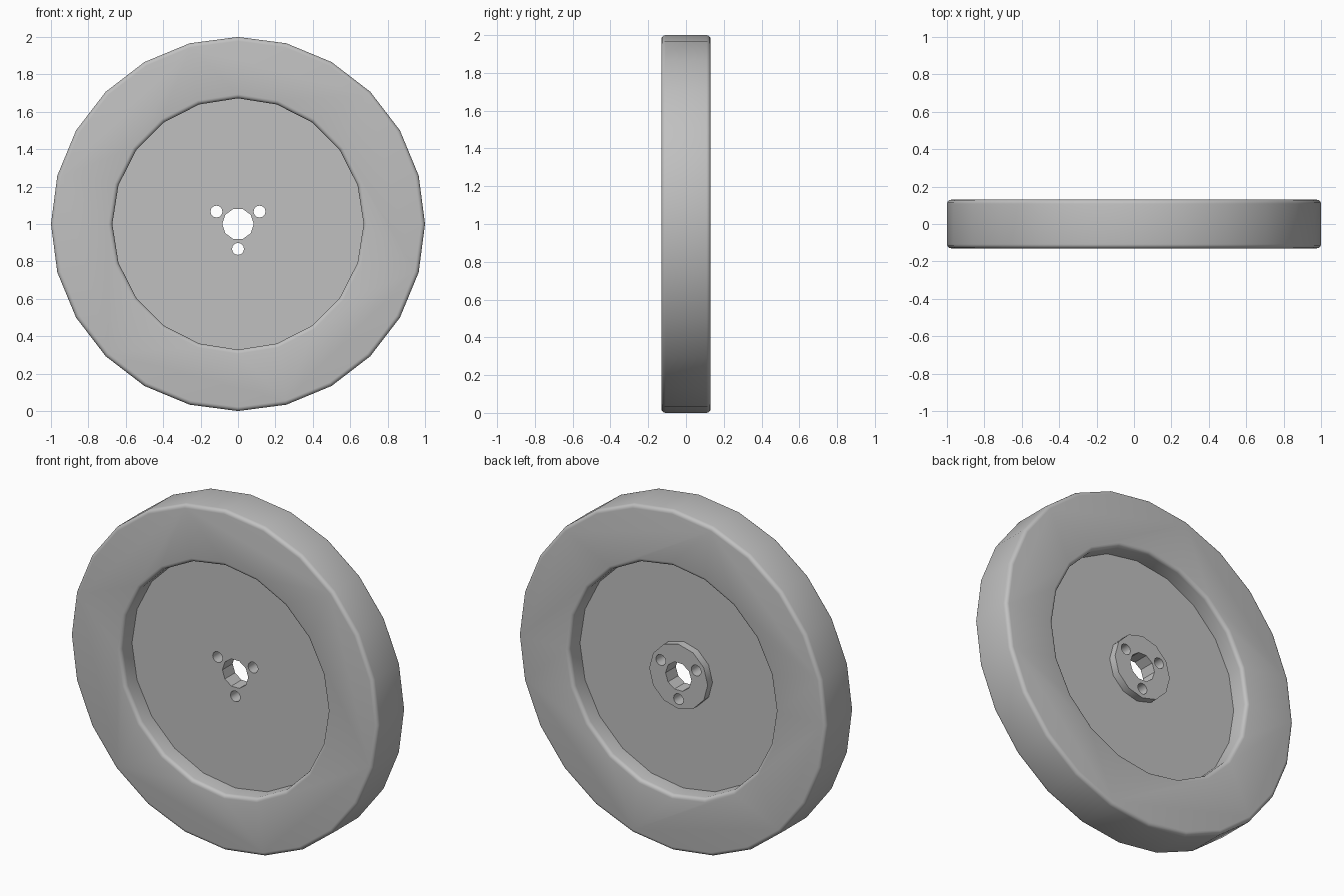
import bpy, bmesh, math

cube = bpy.data.objects.get("Cube")
if cube:
    bpy.data.objects.remove(cube, do_unlink=True)

HALF = 0.13       # half width of the rim
WEB = 0.025       # half thickness of the web
FILLET = 0.022
HUB_Z = 1.0

metal = bpy.data.materials.new("grey metal")
metal.use_nodes = True
color = (0.53, 0.53, 0.53, 1)
metal.diffuse_color = color
metal.node_tree.nodes["Principled BSDF"].inputs["Base Color"].default_value = color


def lathe(name, profile, sides, x=0, z=HUB_Z, phase=0.0):
    """Closed solid of revolution about the y axis; profile is (radius, y)."""
    bm = bmesh.new()
    rings = []
    for r, y in profile:
        ring = []
        for i in range(sides):
            a = phase + 2 * math.pi * i / sides
            ring.append(bm.verts.new((x + r * math.cos(a), y, z + r * math.sin(a))))
        rings.append(ring)
    for low, high in zip(rings, rings[1:]):
        for i in range(sides):
            j = (i + 1) % sides
            bm.faces.new((low[i], low[j], high[j], high[i]))
    bm.faces.new(rings[0])
    bm.faces.new(rings[-1])
    bmesh.ops.recalc_face_normals(bm, faces=bm.faces)
    mesh = bpy.data.meshes.new(name)
    bm.to_mesh(mesh)
    bm.free()
    mesh.materials.append(metal)
    obj = bpy.data.objects.new(name, mesh)
    bpy.context.collection.objects.link(obj)
    return obj


def combine(target, tool, operation):
    """Apply a boolean to the target and remove the tool."""
    mod = target.modifiers.new(tool.name, "BOOLEAN")
    mod.operation = operation
    mod.solver = "EXACT"
    mod.object = tool
    bpy.context.view_layer.objects.active = target
    bpy.ops.object.modifier_apply(modifier=mod.name)
    bpy.data.objects.remove(tool, do_unlink=True)


def fillet(radius, direction, steps=4):
    """Quarter round from the side wall to the flat face at y = HALF."""
    turns = [math.pi / 2 * k / steps for k in range(steps + 1)]
    return [(radius + direction * FILLET * (1 - math.cos(t)),
             HALF - FILLET + FILLET * math.sin(t)) for t in turns]


# Rim and web: rounded disc with a recess on each side
edge = fillet(1.0, -1)
wheel = lathe("flywheel", [(r, -y) for r, y in reversed(edge)] + edge, 24)
flare = [(0.672, WEB)] + fillet(0.672, 1)
flare.append((flare[-1][0], HALF + 0.05))
for side in (-1, 1):
    recess = lathe("recess_cutter", [(r, side * y) for r, y in flare], 20,
                   phase=math.pi / 2)
    combine(wheel, recess, "DIFFERENCE")

# Raised boss on the back of the web
boss = lathe("hub_boss", [(0.19, 0), (0.19, 0.07)], 12)
combine(wheel, boss, "UNION")

# Shaft bore and three bolt holes
combine(wheel, lathe("bore_cutter", [(0.084, -0.2), (0.084, 0.2)], 10), "DIFFERENCE")
for k in range(3):
    a = math.radians(30 + 120 * k)
    bolt = lathe("bolt_hole_cutter", [(0.032, -0.2), (0.032, 0.2)], 12,
                 x=0.133 * math.cos(a), z=HUB_Z + 0.133 * math.sin(a))
    combine(wheel, bolt, "DIFFERENCE")

bpy.ops.object.select_all(action="DESELECT")
wheel.select_set(True)
bpy.context.view_layer.objects.active = wheel
bpy.ops.object.shade_smooth_by_angle(angle=math.radians(35))
